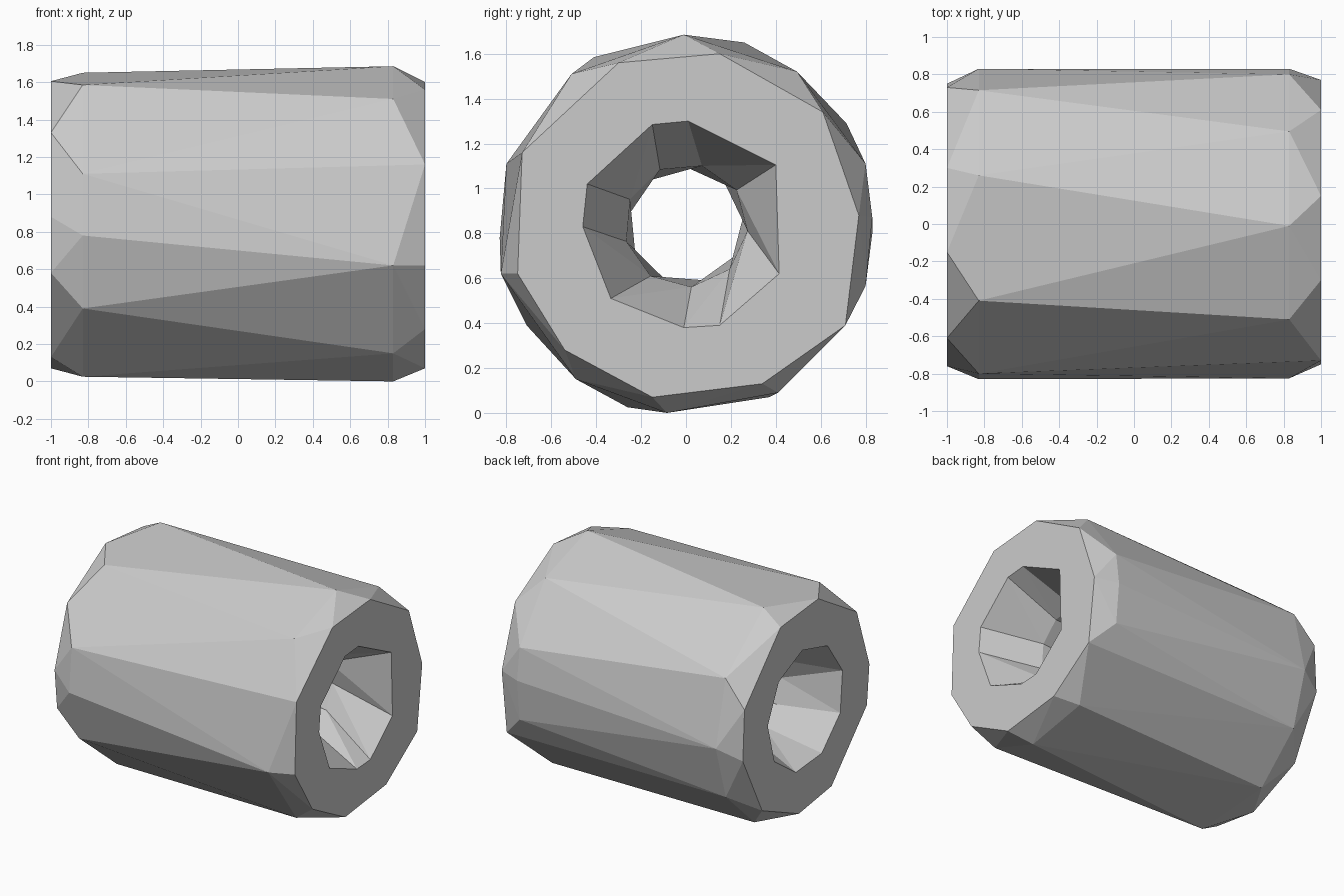
import bpy, bmesh, math

if "Cube" in bpy.data.objects:
    bpy.data.objects.remove(bpy.data.objects["Cube"])

# Cross-sections as (y, z) points: chamfer rings at x = +-0.83, end caps at x = +-1
sections = {
    1.0: [(.15, 1.6), (-.30, 1.56), (-.73, 1.16), (-.75, .62), (-.54, .28), (-.15, .07),
          (.34, .13), (.71, .39), (.77, .88), (.61, 1.34)],
    .83: [(-.01, 1.685), (-.51, 1.51), (-.825, .62), (-.49, .15), (-.085, 0), (.41, .09),
          (.80, .565), (.83, .87), (.80, 1.11), (.495, 1.52)],
    -.83: [(.26, 1.65), (-.41, 1.585), (-.80, 1.11), (-.83, .78), (-.71, .39), (-.26, .025),
           (.37, .07), (.71, .39), (.83, .80), (.715, 1.29)],
    -1.0: [(-.15, 1.605), (-.61, 1.33), (-.76, .88), (-.73, .58), (-.31, .13), (.08, .07),
           (.52, .26), (.75, .72), (.73, 1.10), (.30, 1.56)],
}
CZ = 0.835


def finish(bm, name):
    bmesh.ops.recalc_face_normals(bm, faces=bm.faces)
    me = bpy.data.meshes.new(name)
    bm.to_mesh(me)
    bm.free()
    ob = bpy.data.objects.new(name, me)
    bpy.context.collection.objects.link(ob)
    return ob


# Outer faceted body: hull of the four sections
bm = bmesh.new()
for x, pts in sections.items():
    for y, z in pts:
        bm.verts.new((x, y, z))
res = bmesh.ops.convex_hull(bm, input=bm.verts)
junk = [v for v in bm.verts if not v.link_faces]
bmesh.ops.delete(bm, geom=junk, context='VERTS')
bmesh.ops.dissolve_limit(bm, angle_limit=math.radians(1), verts=bm.verts, edges=bm.edges)
body = finish(bm, "faceted_tube")

# Hole cutter: hourglass loft with faceted flared mouths
mouth_right = [(.01, 1.30), (-.15, 1.285), (-.44, 1.02), (-.46, .83), (-.335, .51),
               (-.01, .38), (.15, .39), (.415, .62), (.40, 1.105)]


def ngon(r, deg):
    return [(r * math.cos(math.radians(deg + 40 * i)), CZ + r * math.sin(math.radians(deg + 40 * i)))
            for i in range(9)]


loft = [(1.1, mouth_right), (1.0, mouth_right), (.6, ngon(.275, 75)),
        (-.6, ngon(.275, 96)), (-1.0, ngon(.455, 85)), (-1.1, ngon(.455, 85))]
bm = bmesh.new()
rings = [[bm.verts.new((x, y, z)) for y, z in pts] for x, pts in loft]
for a, b in zip(rings, rings[1:]):
    for i in range(9):
        j = (i + 1) % 9
        bm.faces.new((a[i], a[j], b[j]))
        bm.faces.new((a[i], b[j], b[i]))
bm.faces.new(rings[0])
bm.faces.new(rings[-1])
cutter = finish(bm, "hole_cutter")
cutter.hide_render = True

mod = body.modifiers.new("hole", 'BOOLEAN')
mod.operation = 'DIFFERENCE'
mod.solver = 'EXACT'
mod.object = cutter
bpy.context.view_layer.objects.active = body
body.select_set(True)
bpy.ops.object.modifier_apply(modifier=mod.name)
bpy.data.objects.remove(cutter)
